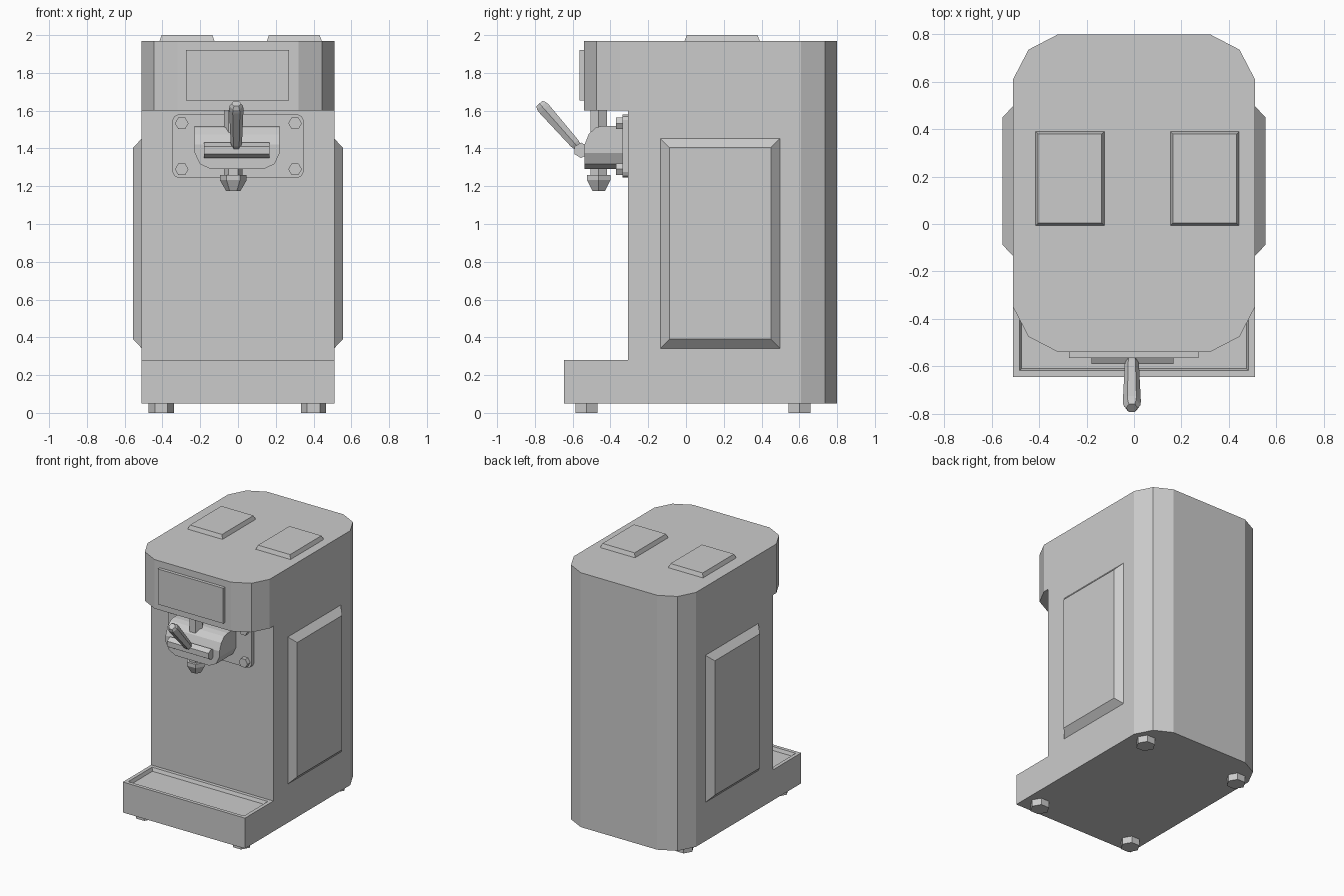
import bpy, bmesh, math
from mathutils import Vector

if "Cube" in bpy.data.objects:
    bpy.data.objects.remove(bpy.data.objects["Cube"])


def loft(name, rings, edit=None):
    """Closed solid through rings of 3D points, with optional bmesh edit."""
    bm = bmesh.new()
    vs = [[bm.verts.new(p) for p in r] for r in rings]
    n = len(rings[0])
    for a, b in zip(vs, vs[1:]):
        for i in range(n):
            j = (i + 1) % n
            bm.faces.new((a[i], a[j], b[j], b[i]))
    bm.faces.new(vs[0])
    bm.faces.new(vs[-1])
    bmesh.ops.recalc_face_normals(bm, faces=bm.faces)
    if edit:
        edit(bm)
    me = bpy.data.meshes.new(name)
    bm.to_mesh(me)
    bm.free()
    ob = bpy.data.objects.new(name, me)
    bpy.context.collection.objects.link(ob)
    return ob


def extrude_x(name, prof, hw, cx=0, edit=None):
    return loft(name, [[(cx + s * hw, y, z) for y, z in prof] for s in (-1, 1)], edit)


def rect(a0, a1, b0, b1, inset=0):
    return [(a0 + inset, b0 + inset), (a1 - inset, b0 + inset),
            (a1 - inset, b1 - inset), (a0 + inset, b1 - inset)]


def hex_rod(name, centre, axis, side, steps):
    """Six-sided turned part; steps are (distance along axis, radius)."""
    c, w, u = Vector(centre), Vector(axis).normalized(), Vector(side).normalized()
    v = w.cross(u)
    angles = [i * math.pi / 3 for i in range(6)]
    return loft(name, [[c + w * d + (u * math.cos(a) + v * math.sin(a)) * r
                        for a in angles] for d, r in steps])


def bevel(bm, test, offset, profile=0.45):
    edges = [e for e in bm.edges if test(*[v.co for v in e.verts])]
    bmesh.ops.bevel(bm, geom=edges, offset=offset, offset_type='OFFSET', segments=2,
                    profile=profile, affect='EDGES', clamp_overlap=False)


# Cabinet: side profile, rounded back and head corners, sunken drip tray
def shape_cabinet(bm):
    bevel(bm, lambda a, b: abs(a.z - b.z) > 0.1 and abs(a.y - b.y) < 1e-4
          and min(abs(a.y - 0.80), abs(a.y + 0.54)) < 1e-4, 0.19, 0.433)
    ledge = [f for f in bm.faces if all(abs(v.co.z - 0.28) < 1e-4 for v in f.verts)]
    bmesh.ops.inset_individual(bm, faces=ledge, thickness=0.038)
    bmesh.ops.inset_individual(bm, faces=ledge, thickness=0.013, depth=-0.025)


extrude_x("cabinet", [(-0.645, 0.05), (0.80, 0.05), (0.80, 1.97), (-0.54, 1.97),
                      (-0.54, 1.60), (-0.307, 1.60), (-0.307, 0.28), (-0.645, 0.28)],
          0.51, edit=shape_cabinet)

# Raised side panels
for s, side in ((-1, "left"), (1, "right")):
    loft(side + "_panel", [[(s * x, y, z) for y, z in rect(-0.135, 0.497, 0.342, 1.452, i)]
                           for x, i in ((0.50, 0), (0.51, 0), (0.555, 0.048))])

# Hopper lids
for x, side in ((-0.27, "left"), (0.298, "right")):
    loft(side + "_hopper_lid",
         [[(a, b, z) for a, b in rect(x - 0.145, x + 0.145, -0.007, 0.39, i)]
          for z, i in ((1.96, 0), (1.97, 0), (2.0, 0.011))])

# Display panel
loft("display_panel", [[(x, y, z) for x, z in rect(-0.275, 0.271, 1.653, 1.92)]
                       for y in (-0.564, -0.53)])

# Mounting plate and bolts
loft("mounting_plate", [[(x, y, z) for x, z in rect(-0.347, 0.347, 1.245, 1.58)]
                        for y in (-0.337, -0.30)],
     lambda bm: bevel(bm, lambda a, b: abs(a.y - b.y) > 0.01, 0.03))
for x in (-0.298, 0.302):
    for z in (1.29, 1.533):
        hex_rod("plate_bolt", (x, -0.33, z), (0, -1, 0), (1, 0, 0),
                [(0, 0.036), (0.04, 0.036)])

# Dispenser block with rounded lower edges
extrude_x("dispenser_block", [(-0.31, 1.29), (-0.537, 1.29), (-0.537, 1.42), (-0.515, 1.475),
                              (-0.48, 1.51), (-0.44, 1.52), (-0.31, 1.52)], 0.225, -0.004,
          lambda bm: bevel(bm, lambda a, b: abs(a.y - b.y) > 0.1 and a.z + b.z < 2.6, 0.085))

# Plunger, nozzle, hinge bar and lever
hex_rod("plunger", (-0.025, -0.462, 0), (0, 0, 1), (1, 0, 0), [(1.24, 0.05), (1.61, 0.05)])
hex_rod("nozzle", (-0.025, -0.462, 0), (0, 0, 1), (1, 0, 0),
        [(1.175, 0.038), (1.232, 0.071), (1.26, 0.071)])
hex_rod("hinge_bar", (-0.007, -0.555, 1.39), (1, 0, 0), (0, 0, 1),
        [(-0.173, 0.041), (0.173, 0.041)])
start, end = Vector((-0.009, -0.557, 1.39)), Vector((-0.009, -0.776, 1.638))
length = (end - start).length
hex_rod("lever", start, end - start, (1, 0, 0),
        [(0, 0.018), (0.05, 0.03), (length - 0.04, 0.038), (length - 0.018, 0.036), (length, 0.025)])

# Feet
for x in (-0.407, 0.40):
    for y in (-0.527, 0.60):
        hex_rod("foot", (x, y, 0), (0, 0, 1), (1, 0, 0), [(0, 0.067), (0.06, 0.067)])
